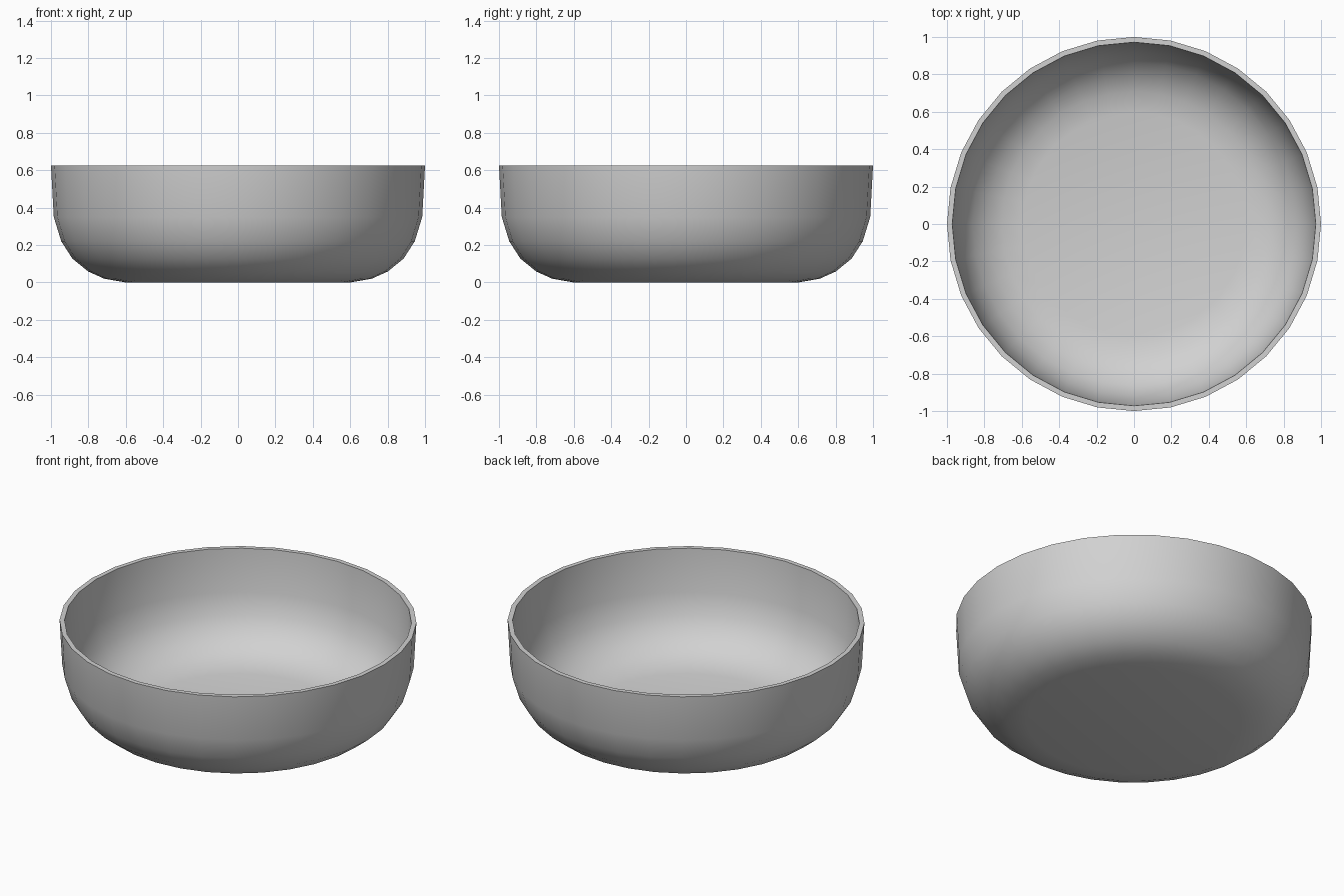
import bpy, bmesh
from math import cos, sin, tau, radians

cube = bpy.data.objects.get("Cube")
if cube:
    bpy.data.objects.remove(cube, do_unlink=True)

SIDES = 32

# Plain grey material
grey = bpy.data.materials.new("light_grey")
grey.use_nodes = True
colour = (0.64, 0.64, 0.64, 1)
grey.diffuse_color = colour
grey.node_tree.nodes["Principled BSDF"].inputs["Base Color"].default_value = colour

# Bowl wall, from the foot up the outside, over the rim, down to the inner floor
outer = [(0.6, 0), (0.715, 0.02), (0.8, 0.058), (0.885, 0.127),
         (0.945, 0.22), (0.985, 0.35), (1, 0.625)]
inner = [(0.972, 0.625), (0.957, 0.36), (0.918, 0.235), (0.864, 0.148),
         (0.785, 0.084), (0.708, 0.047), (0.596, 0.025)]

bm = bmesh.new()
rings = [[bm.verts.new((r * cos(tau * i / SIDES), r * sin(tau * i / SIDES), z))
          for i in range(SIDES)] for r, z in outer + inner]
for low, high in zip(rings, rings[1:]):
    for i in range(SIDES):
        j = (i + 1) % SIDES
        bm.faces.new((low[i], low[j], high[j], high[i]))

# Flat base and inner floor
bm.faces.new(rings[0][::-1])
bm.faces.new(rings[-1])
bmesh.ops.recalc_face_normals(bm, faces=bm.faces)

mesh = bpy.data.meshes.new("bowl")
bm.to_mesh(mesh)
bm.free()
mesh.materials.append(grey)
bowl = bpy.data.objects.new("bowl", mesh)
bpy.context.collection.objects.link(bowl)

# Smooth body with a crisp rim
bpy.ops.object.select_all(action="DESELECT")
bowl.select_set(True)
bpy.context.view_layer.objects.active = bowl
bpy.ops.object.shade_smooth_by_angle(angle=radians(35))
